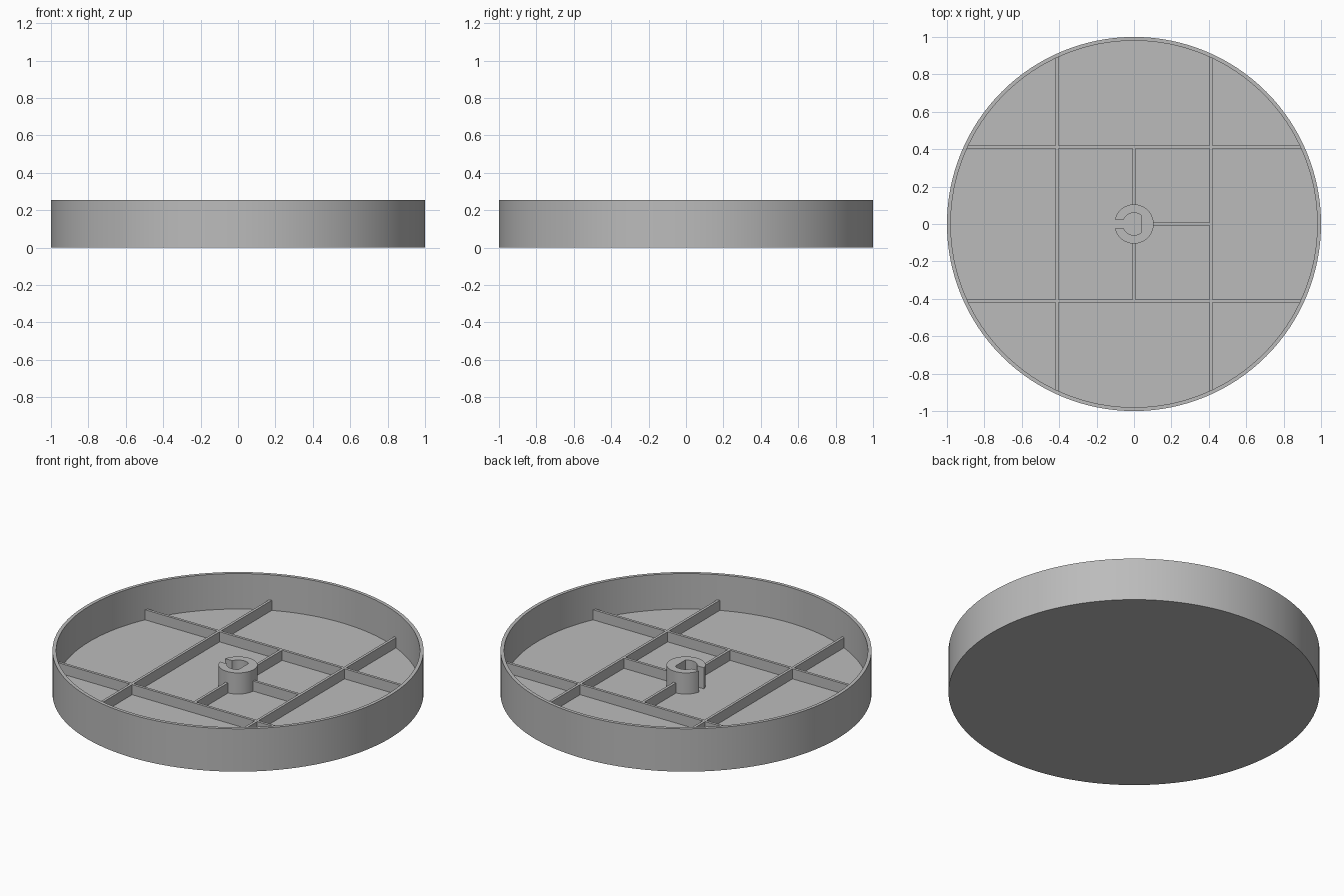
import bpy, bmesh, math

cube = bpy.data.objects.get("Cube")
if cube:
    bpy.data.objects.remove(cube, do_unlink=True)

HEIGHT, FLOOR, RIB_TOP, HUB_TOP = 0.255, 0.044, 0.104, 0.17
OUTER, INNER = 1.0, 0.98
RIB_POS, RIB_HALF, RIB_REACH = 0.411, 0.008, 0.896
HUB_R, BORE_R, SLOT_HALF, FLAT_X = 0.105, 0.06, 0.024, 0.037
SINK = 0.01

grey = bpy.data.materials.new("plain grey")
grey.use_nodes = True
colour = (0.5, 0.5, 0.5, 1)
grey.diffuse_color = colour
grey.node_tree.nodes["Principled BSDF"].inputs["Base Color"].default_value = colour


def finish(bm, name, smooth=False):
    bmesh.ops.recalc_face_normals(bm, faces=bm.faces)
    mesh = bpy.data.meshes.new(name)
    bm.to_mesh(mesh)
    bm.free()
    mesh.materials.append(grey)
    ob = bpy.data.objects.new(name, mesh)
    bpy.context.collection.objects.link(ob)
    if smooth:
        bpy.ops.object.select_all(action='DESELECT')
        ob.select_set(True)
        bpy.context.view_layer.objects.active = ob
        bpy.ops.object.shade_smooth_by_angle(angle=math.radians(30))
    return ob


def arc(radius, start, end, steps):
    angles = [start + (end - start) * i / steps for i in range(steps + 1)]
    return [(radius * math.cos(a), radius * math.sin(a)) for a in angles]


def rib(name, x0, x1, y0, y1):
    bm = bmesh.new()
    bmesh.ops.create_cube(bm, size=1)
    z0 = FLOOR - SINK
    for v in bm.verts:
        v.co = (x1 if v.co.x > 0 else x0,
                y1 if v.co.y > 0 else y0,
                RIB_TOP if v.co.z > 0 else z0)
    finish(bm, name)


# Round tray: lathed floor and thin rim
bm = bmesh.new()
profile = [(0, 0), (OUTER, 0), (OUTER, HEIGHT), (INNER, HEIGHT), (INNER, FLOOR), (0, FLOOR)]
verts = [bm.verts.new((r, 0, z)) for r, z in profile]
edges = [bm.edges.new(pair) for pair in zip(verts, verts[1:])]
bmesh.ops.spin(bm, geom=verts + edges, axis=(0, 0, 1), cent=(0, 0, 0),
               angle=math.tau, steps=128)
bmesh.ops.remove_doubles(bm, verts=bm.verts, dist=0.0005)
finish(bm, "tray", smooth=True)

# Long ribs front to back, cross ribs fitted between them
near, far = RIB_POS - RIB_HALF, RIB_POS + RIB_HALF
for side, x in (("right", -RIB_POS), ("left", RIB_POS)):
    rib(f"long_rib_{side}", x - RIB_HALF, x + RIB_HALF, -RIB_REACH, RIB_REACH)
for side, y in (("front", -RIB_POS), ("back", RIB_POS)):
    spans = (("right", -RIB_REACH, -far), ("middle", -near, near), ("left", far, RIB_REACH))
    for part, x0, x1 in spans:
        rib(f"cross_rib_{side}_{part}", x0, x1, y - RIB_HALF, y + RIB_HALF)

# Short ribs tying the hub to the grid on three sides
root = HUB_R - 0.005
rib("hub_rib_front", -RIB_HALF, RIB_HALF, -near, -root)
rib("hub_rib_back", -RIB_HALF, RIB_HALF, root, near)
rib("hub_rib_left", root, near, -RIB_HALF, RIB_HALF)

# Slotted hub with a D-shaped bore
outer_end = math.pi - math.asin(SLOT_HALF / HUB_R)
inner_end = math.pi - math.asin(SLOT_HALF / BORE_R)
flat = math.acos(FLAT_X / BORE_R)
outline = (arc(HUB_R, -outer_end, outer_end, 56)
           + arc(BORE_R, inner_end, flat, 14)
           + arc(BORE_R, -flat, -inner_end, 14))
bm = bmesh.new()
base = bm.faces.new([bm.verts.new((x, y, FLOOR - SINK)) for x, y in outline])
top = bmesh.ops.extrude_face_region(bm, geom=[base], use_keep_orig=True)["geom"]
for v in top:
    if isinstance(v, bmesh.types.BMVert):
        v.co.z = HUB_TOP
finish(bm, "hub", smooth=True)
